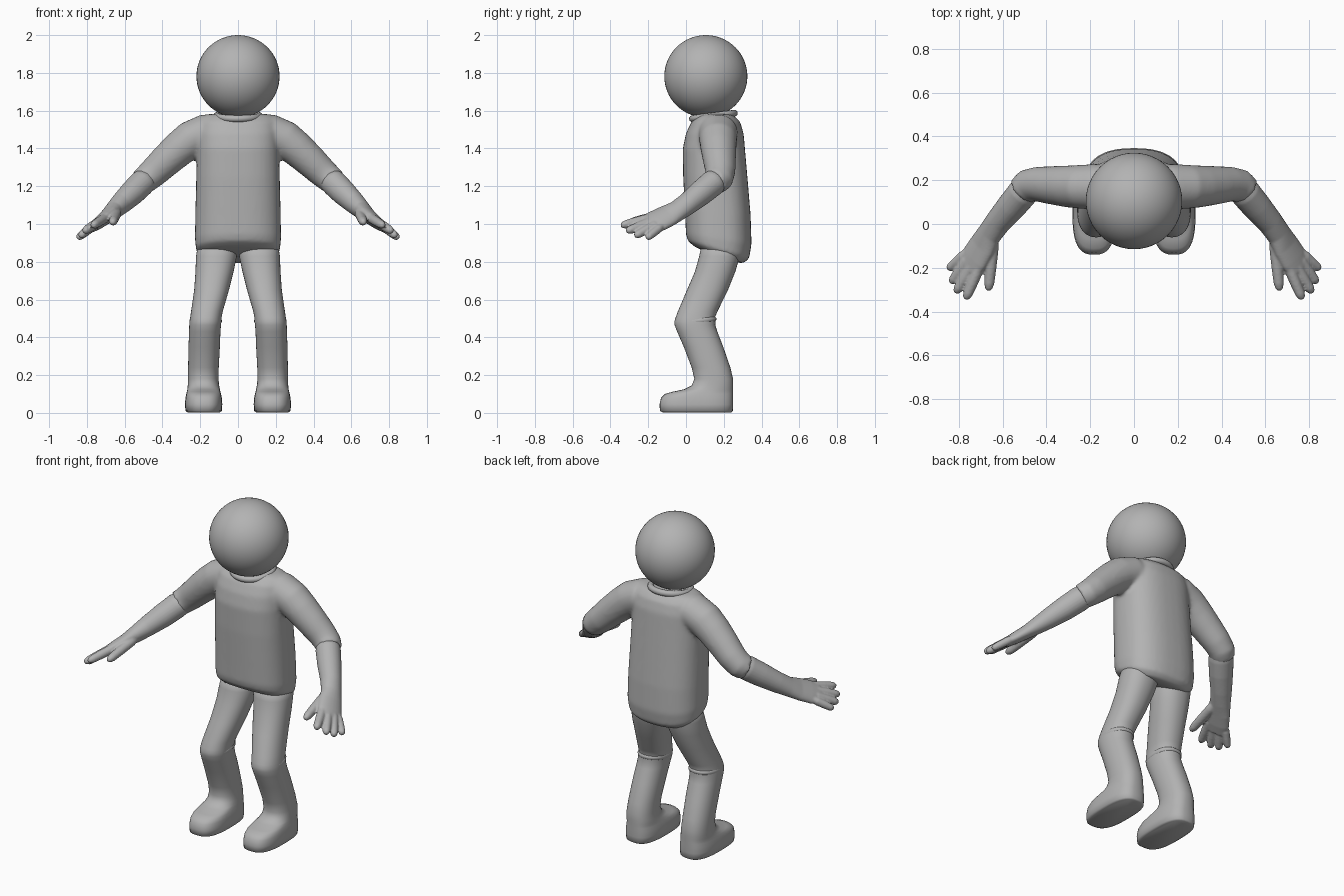
import bpy, bmesh, math
from mathutils import Vector

grey = bpy.data.materials.new("plain_grey")
grey.diffuse_color = (0.45, 0.45, 0.45, 1)
X, Y = Vector((1, 0, 0)), Vector((0, 1, 0))


def spow(v, e):
    return math.copysign(abs(v) ** e, v)


def loft(bm, rings, n=32):
    """Skin rings given as (centre, u axis, v axis, squareness)."""
    loops = []
    for c, u, v, sq in rings:
        loop = []
        for i in range(n):
            a = 2 * math.pi * i / n
            p = Vector(c) + u * spow(math.cos(a), 2 / sq) + v * spow(math.sin(a), 2 / sq)
            loop.append(bm.verts.new(p))
        loops.append(loop)
    for r0, r1 in zip(loops, loops[1:]):
        for i in range(n):
            j = (i + 1) % n
            bm.faces.new((r0[i], r0[j], r1[j], r1[i]))
    bm.faces.new(loops[0][::-1])
    bm.faces.new(loops[-1])


def stack(bm, x, rows, n=40):
    """Level rings: (z, y front, y back, half width, squareness, tilt, x shift)."""
    loft(bm, [((x + dx, (y0 + y1) / 2, z), X * w, Vector((0, 1, t)) * ((y1 - y0) / 2), sq)
              for z, y0, y1, w, sq, t, dx in rows], n)


def tube(bm, path, side, s=1, n=24):
    """Limb along points (x, y, z, half width along side, half thickness)."""
    pts = [Vector((p[0] * s, p[1], p[2])) for p in path]
    ref = Vector((side[0] * s, side[1], side[2]))
    rings = []
    for i, p in enumerate(pts):
        t = (pts[min(i + 1, len(pts) - 1)] - pts[max(i - 1, 0)]).normalized()
        u = (ref - t * ref.dot(t)).normalized()
        rings.append((p, u * path[i][3], t.cross(u) * path[i][4], 2))
    loft(bm, rings, n)


def finish(name, bm, voxel=None, smooth=0, mirror=False):
    bmesh.ops.recalc_face_normals(bm, faces=bm.faces)
    for f in bm.faces:
        f.smooth = True
    me = bpy.data.meshes.new(name)
    bm.to_mesh(me)
    bm.free()
    me.materials.append(grey)
    ob = bpy.data.objects.new(name, me)
    bpy.context.collection.objects.link(ob)
    if voxel:
        r = ob.modifiers.new("merge", 'REMESH')
        r.mode, r.voxel_size, r.use_smooth_shade = 'VOXEL', voxel, True
        m = ob.modifiers.new("soften", 'SMOOTH')
        m.iterations, m.factor = smooth, 0.5
    if mirror:
        ob.modifiers.new("mirror", 'MIRROR')
    return ob


# Head
bm = bmesh.new()
bmesh.ops.create_uvsphere(bm, u_segments=48, v_segments=32, radius=1)
bmesh.ops.scale(bm, vec=(0.22, 0.22, 0.218), verts=bm.verts)
bmesh.ops.translate(bm, vec=(0, 0.105, 1.782), verts=bm.verts)
finish("head", bm)

# Rolled collar, tipped forward
bpy.ops.mesh.primitive_torus_add(major_segments=40, minor_segments=12, major_radius=0.112,
                                 minor_radius=0.018, location=(0, 0.145, 1.572),
                                 rotation=(0.13, 0, 0))
collar = bpy.context.object
collar.name = "collar"
collar.data.materials.append(grey)
bpy.ops.object.shade_smooth()

# Shirt: trunk and both sleeves merged
bm = bmesh.new()
stack(bm, 0, [
    (0.828, 0.09, 0.26, 0.14, 2.3, -0.36, 0),
    (0.836, 0.045, 0.305, 0.195, 2.5, -0.34, 0),
    (0.865, 0.01, 0.335, 0.222, 2.5, -0.28, 0),
    (0.92, 0.0, 0.347, 0.228, 2.5, -0.14, 0),
    (1.05, -0.005, 0.342, 0.226, 2.5, 0, 0),
    (1.25, -0.015, 0.325, 0.221, 2.5, 0, 0),
    (1.40, -0.017, 0.312, 0.217, 2.5, 0, 0),
    (1.48, 0.0, 0.305, 0.215, 2.5, 0, 0),
    (1.54, 0.028, 0.287, 0.208, 2.4, 0, 0),
    (1.570, 0.06, 0.26, 0.19, 2.3, 0, 0),
    (1.582, 0.085, 0.235, 0.16, 2.2, 0, 0)])
for s in (-1, 1):
    tube(bm, [(0.08, 0.17, 1.49, 0.09, 0.085),
              (0.17, 0.17, 1.485, 0.105, 0.098),
              (0.25, 0.17, 1.447, 0.10, 0.10),
              (0.31, 0.172, 1.40, 0.095, 0.094),
              (0.38, 0.177, 1.337, 0.087, 0.087),
              (0.44, 0.182, 1.28, 0.08, 0.08),
              (0.485, 0.175, 1.24, 0.076, 0.074),
              (0.51, 0.15, 1.222, 0.072, 0.071)], (0, 1, 0), s)
finish("shirt", bm, 0.011, 7)

# Forearms and hands, fingers spread
ACROSS = (0.55, 0.5, -0.5)
bm = bmesh.new()
for s in (-1, 1):
    tube(bm, [(0.475, 0.18, 1.245, 0.06, 0.06),
              (0.51, 0.14, 1.215, 0.070, 0.070),
              (0.56, 0.08, 1.165, 0.067, 0.067),
              (0.62, 0.01, 1.108, 0.060, 0.057),
              (0.66, -0.045, 1.07, 0.060, 0.047),
              (0.692, -0.10, 1.042, 0.072, 0.038),
              (0.727, -0.155, 1.015, 0.076, 0.033),
              (0.755, -0.20, 0.995, 0.069, 0.026)], ACROSS, s)
    # Four fingers, then the thumb: (base, tip, radius)
    digits = [((0.706, -0.195, 1.03), (0.768, -0.341, 0.992), 0.025),
              ((0.737, -0.187, 1.012), (0.813, -0.312, 0.962), 0.025),
              ((0.764, -0.17, 0.992), (0.835, -0.268, 0.937), 0.024),
              ((0.782, -0.146, 0.975), (0.848, -0.206, 0.926), 0.022),
              ((0.645, -0.11, 1.053), (0.664, -0.300, 1.008), 0.026)]
    for base, tip, r in digits:
        a, b = Vector(base), Vector(tip)
        tube(bm, [(*a.lerp(b, k), r * f, r * f) for k, f in
                  ((-0.3, 0.8), (0.0, 1.05), (0.5, 1.0), (0.85, 0.9), (0.96, 0.68), (1.02, 0.35))],
             ACROSS, s, 14)
finish("forearms_and_hands", bm, 0.006, 2)

# Legs with bent knees, flowing into rounded shoes
bm = bmesh.new()
stack(bm, 0.182, [
    (0.003, -0.125, 0.24, 0.085, 2.8, 0, 0),
    (0.010, -0.138, 0.248, 0.096, 2.8, 0, 0),
    (0.045, -0.140, 0.250, 0.099, 2.8, 0, 0),
    (0.080, -0.132, 0.250, 0.096, 2.8, 0, 0),
    (0.100, -0.112, 0.250, 0.092, 2.7, 0, 0),
    (0.112, -0.070, 0.250, 0.089, 2.6, 0, 0),
    (0.125, -0.010, 0.250, 0.086, 2.5, 0, 0),
    (0.145, 0.030, 0.250, 0.083, 2.4, 0, 0.001),
    (0.18, 0.044, 0.249, 0.081, 2.3, 0, 0.002),
    (0.24, 0.030, 0.235, 0.081, 2.2, 0, 0.001),
    (0.35, -0.012, 0.197, 0.083, 2.2, 0, -0.003),
    (0.43, -0.047, 0.166, 0.083, 2.2, 0, -0.006),
    (0.465, -0.060, 0.155, 0.084, 2.2, 0, -0.008),
    (0.485, -0.061, 0.156, 0.084, 2.2, 0, -0.010),
    (0.505, -0.055, 0.153, 0.083, 2.2, 0, -0.012),
    (0.54, -0.042, 0.168, 0.084, 2.2, 0, -0.018),
    (0.65, 0.005, 0.222, 0.092, 2.2, 0, -0.042),
    (0.75, 0.048, 0.262, 0.101, 2.2, 0, -0.058),
    (0.83, 0.070, 0.285, 0.108, 2.2, 0, -0.068),
    (0.90, 0.085, 0.290, 0.100, 2.2, 0, -0.072)])
finish("leg", bm, mirror=True)

# Soft trouser folds behind the knees
bm = bmesh.new()
stack(bm, 0.171, [
    (0.470, -0.046, 0.148, 0.079, 2.2, 0.1, 0),
    (0.480, -0.053, 0.160, 0.085, 2.2, 0.1, 0),
    (0.492, -0.053, 0.161, 0.085, 2.2, 0.1, 0),
    (0.502, -0.044, 0.150, 0.079, 2.2, 0.1, 0)])
finish("knee_fold", bm, mirror=True)
